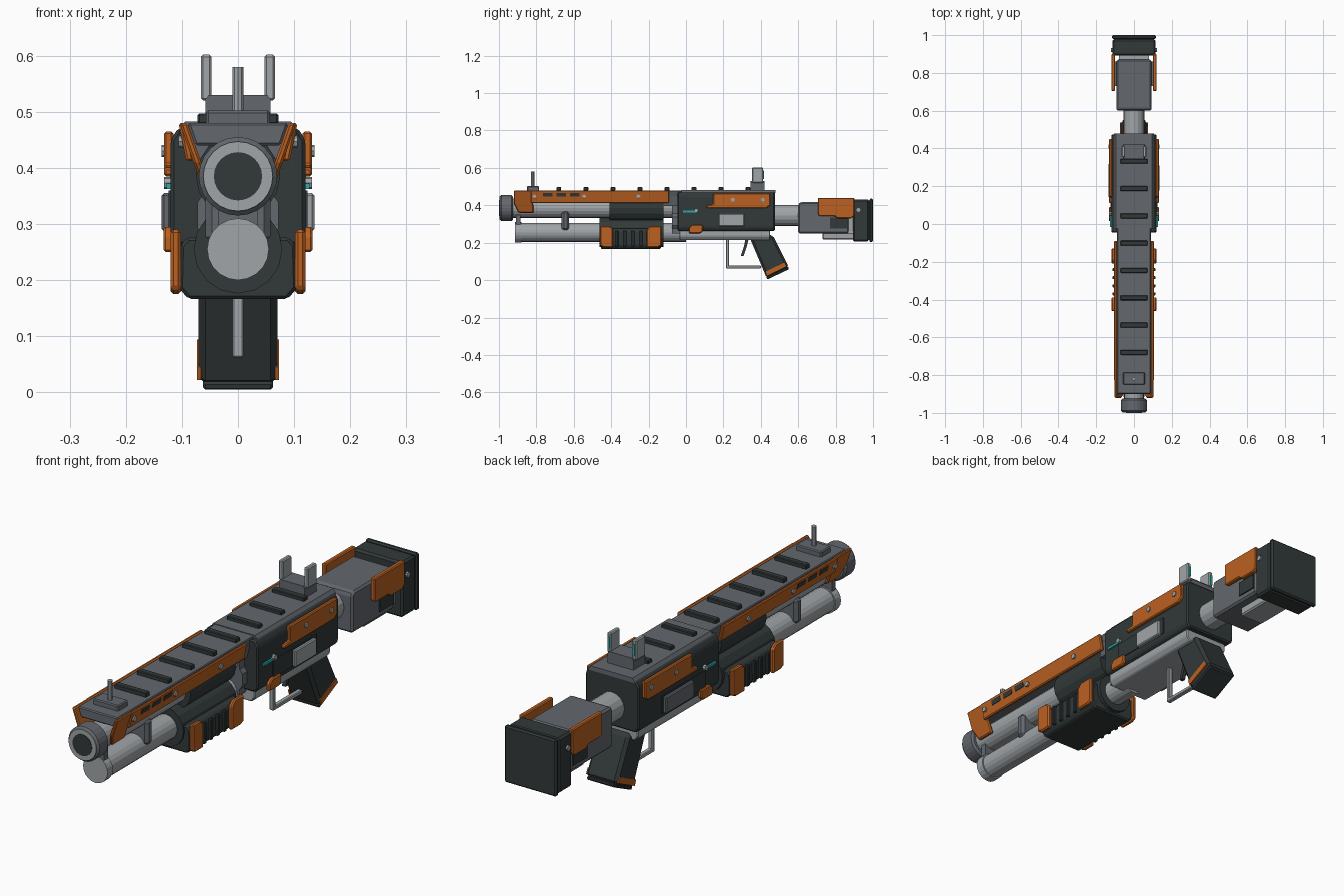
import bpy, bmesh
from mathutils import Vector

cube = bpy.data.objects.get("Cube")
if cube:
    bpy.data.objects.remove(cube, do_unlink=True)


def material(name, rgb):
    m = bpy.data.materials.new(name)
    m.use_nodes = True
    m.diffuse_color = (*rgb, 1)
    m.node_tree.nodes["Principled BSDF"].inputs["Base Color"].default_value = (*rgb, 1)
    return m


DARK = material("dark_polymer", (0.032, 0.041, 0.041))
GREY = material("gunmetal", (0.125, 0.137, 0.155))
LIGHT = material("light_steel", (0.35, 0.375, 0.39))
ORANGE = material("orange_paint", (0.5, 0.12, 0.016))
TEAL = material("teal_accent", (0.02, 0.42, 0.42))


def prism(name, pts, a, b, mat, axis="y", bevel=0.0, slant=0.0, zref=0.48):
    """Extrude a profile along y (x,z points) or along x (y,z points)."""
    bm = bmesh.new()
    rings = []
    for t in (a, b):
        if axis == "y":
            ring = [bm.verts.new((u, t, v)) for u, v in pts]
        else:
            ring = [bm.verts.new((t + slant * (v - zref), u, v)) for u, v in pts]
        rings.append(ring)
    n = len(pts)
    for r in rings:
        bm.faces.new(r)
    for i in range(n):
        j = (i + 1) % n
        bm.faces.new((rings[0][i], rings[0][j], rings[1][j], rings[1][i]))
    bmesh.ops.recalc_face_normals(bm, faces=bm.faces)
    me = bpy.data.meshes.new(name)
    bm.to_mesh(me)
    bm.free()
    me.materials.append(mat)
    ob = bpy.data.objects.new(name, me)
    bpy.context.collection.objects.link(ob)
    if bevel:
        mod = ob.modifiers.new("edge_bevel", "BEVEL")
        mod.width, mod.segments = bevel, 1
    return ob


def box(name, x, y, z, mat, bevel=0.0):
    pts = [(x[0], z[0]), (x[1], z[0]), (x[1], z[1]), (x[0], z[1])]
    return prism(name, pts, y[0], y[1], mat, bevel=bevel)


def cylinder(name, r, z, y, mat, sides=20, x=0.0, bevel=0.0, axis="Y"):
    """Cylinder lying along y, or along z when axis is Z (then y is the centre, z the range)."""
    span = y if axis == "Y" else z
    bm = bmesh.new()
    bmesh.ops.create_cone(bm, cap_ends=True, segments=sides, radius1=r, radius2=r, depth=span[1] - span[0])
    me = bpy.data.meshes.new(name)
    bm.to_mesh(me)
    bm.free()
    me.materials.append(mat)
    ob = bpy.data.objects.new(name, me)
    bpy.context.collection.objects.link(ob)
    mid = (span[0] + span[1]) / 2
    if axis == "Y":
        ob.location = (x, mid, z)
        ob.rotation_euler.x = 1.5707963
    else:
        ob.location = (x, y, mid)
    if bevel:
        mod = ob.modifiers.new("edge_bevel", "BEVEL")
        mod.width, mod.segments, mod.limit_method = bevel, 1, "ANGLE"
        mod.angle_limit = 0.8
    return ob


def rect(y, z):
    return [(y[0], z[0]), (y[1], z[0]), (y[1], z[1]), (y[0], z[1])]


def pair(name, pts, x0, x1, mat, bevel=0.0, slant=0.0):
    """Mirrored side plates with a y,z outline."""
    for side, s in (("left", 1), ("right", -1)):
        prism(f"{side}_{name}", pts, s * x0, s * x1, mat, "x", bevel, s * slant)


def screws(name, y, z, x, mat=LIGHT):
    for side, s in (("left", 1), ("right", -1)):
        o = cylinder(f"{side}_{name}", 0.011, z, (y - 0.006, y + 0.006), mat, 8)
        o.location = (s * x, y, z)
        o.rotation_euler = (0, 1.5707963, 0)


def mirrored(half):
    return half + [(-u, v) for u, v in reversed(half)]


# Barrel and muzzle
cylinder("barrel", 0.052, 0.385, (-0.95, 0.0), LIGHT)
cylinder("muzzle_sleeve", 0.07, 0.385, (-0.995, -0.925), GREY, 24, bevel=0.008)
cylinder("muzzle_ring", 0.062, 0.385, (-0.998, -0.95), LIGHT, 24)
cylinder("muzzle_bore", 0.043, 0.385, (-1.0, -0.96), DARK, 24)

# Magazine tube with its clamps
cylinder("magazine_tube", 0.05, 0.255, (-0.9, 0.0), LIGHT)
cylinder("magazine_cap", 0.055, 0.255, (-0.915, -0.88), LIGHT)
box("front_tube_link", (-0.035, 0.035), (-0.91, -0.885), (0.28, 0.36), GREY)
box("middle_tube_band", (-0.058, 0.058), (-0.665, -0.625), (0.265, 0.37), GREY, 0.012)
cylinder("rear_tube_collar", 0.076, 0.315, (-0.075, -0.03), GREY, 10)
box("rear_collar_block", (-0.06, 0.06), (-0.075, -0.03), (0.25, 0.41), GREY)

# Heat shield on the barrel
prism("heat_shield", mirrored([(0.09, 0.48), (0.076, 0.44)]), -0.9, 0.0, GREY, bevel=0.004)
prism("shield_rear_skirt", mirrored([(0.085, 0.45), (0.072, 0.395)]), -0.12, -0.01, GREY)
pair("shield_rail", rect((-0.83, -0.09), (0.412, 0.48)), 0.092, 0.106, ORANGE, 0.004, 0.2)
flare = [(-0.92, 0.48), (-0.82, 0.48), (-0.815, 0.36), (-0.895, 0.36), (-0.92, 0.41)]
pair("shield_flare", flare, 0.09, 0.104, ORANGE, 0.004, 0.35)
for i in range(3):
    y = -0.765 + i * 0.072
    pair(f"shield_slot_{i + 1}", rect((y, y + 0.052), (0.447, 0.467)), 0.1, 0.108, DARK, slant=0.2)
for i, y in enumerate((-0.81, -0.545, -0.255)):
    screws(f"shield_screw_{i + 1}", y, 0.447, 0.1)

# Pump grip
cylinder("barrel_sleeve", 0.075, 0.385, (-0.41, -0.12), DARK, 16)
cylinder("pump_tube", 0.079, 0.255, (-0.462, -0.12), DARK, 16)
pump = [(0.09, 0.277), (0.103, 0.262), (0.105, 0.185), (0.088, 0.166)]
prism("pump_grip", mirrored(pump), -0.455, -0.135, DARK, bevel=0.006)
clamps = {
    "front": [(-0.46, 0.185), (-0.44, 0.175), (-0.39, 0.175), (-0.39, 0.275), (-0.41, 0.29), (-0.46, 0.29)],
    "rear": [(-0.21, 0.175), (-0.15, 0.175), (-0.13, 0.185), (-0.13, 0.29), (-0.19, 0.29), (-0.21, 0.27)],
}
for end, pts in clamps.items():
    pair(f"pump_clamp_{end}", pts, 0.102, 0.12, ORANGE, 0.005)
for i in range(4):
    y = -0.37 + i * 0.043
    pair(f"pump_rib_{i + 1}", rect((y - 0.008, y + 0.008), (0.18, 0.265)), 0.1, 0.114, DARK, 0.003)

# Receiver
body = [(0.106, 0.472), (0.12, 0.45), (0.12, 0.28), (0.108, 0.262)]
prism("receiver", mirrored(body), -0.045, 0.475, DARK, bevel=0.006)
prism("receiver_top", mirrored([(0.094, 0.483), (0.107, 0.465)]), -0.025, 0.478, GREY)
prism("receiver_base", mirrored([(0.1, 0.268), (0.1, 0.235), (0.085, 0.215)]), -0.035, 0.45, LIGHT, bevel=0.004)
top_plate = [(0.11, 0.385), (0.43, 0.385), (0.45, 0.4), (0.45, 0.465), (0.145, 0.465), (0.145, 0.405), (0.11, 0.4)]
pair("receiver_plate", top_plate, 0.115, 0.132, ORANGE, 0.004)
small_plate = [(0.015, 0.25), (0.075, 0.25), (0.09, 0.262), (0.09, 0.295), (0.03, 0.295), (0.015, 0.28)]
pair("receiver_corner_plate", small_plate, 0.115, 0.133, ORANGE, 0.004)
pair("side_panel", rect((0.05, 0.33), (0.29, 0.36)), 0.115, 0.124, DARK)
prism("left_ejection_panel", rect((0.175, 0.312), (0.287, 0.355)), 0.115, 0.136, LIGHT, "x", 0.004)
prism("right_ejection_panel", rect((0.14, 0.32), (0.287, 0.355)), -0.115, -0.136, GREY, "x", 0.004)
pair("teal_bar", rect((-0.015, 0.06), (0.362, 0.372)), 0.118, 0.127, TEAL)
screws("bar_pin", 0.055, 0.373, 0.126)
for i, y in enumerate((0.25, 0.41)):
    screws(f"receiver_screw_{i + 1}", y, 0.43, 0.13)

# Ribs along the top
for i in range(8):
    y = -0.68 + i * 0.1446
    box(f"top_rib_{i + 1}", (-0.072, 0.072), (y - 0.013, y + 0.013), (0.478, 0.497), DARK, 0.003)

# Sights
box("front_sight_base", (-0.057, 0.057), (-0.85, -0.785), (0.475, 0.502), GREY, 0.004)
cylinder("front_sight_post", 0.01, (0.49, 0.58), -0.82, LIGHT, 10, axis="Z")
prism("rear_sight_base", mirrored([(0.052, 0.53), (0.058, 0.522), (0.058, 0.475)]), 0.345, 0.42, GREY)
for side, s in (("left", 1), ("right", -1)):
    x = sorted((s * 0.047, s * 0.066))
    box(f"{side}_rear_sight_ear", x, (0.354, 0.413), (0.52, 0.602), LIGHT, 0.004)
    dot = sorted((s * 0.052, s * 0.061))
    box(f"{side}_sight_mark", dot, (0.412, 0.416), (0.54, 0.585), TEAL)

# Trigger and guard
box("guard_front", (-0.01, 0.01), (0.214, 0.23), (0.062, 0.22), LIGHT, 0.003)
box("guard_bottom", (-0.01, 0.01), (0.214, 0.4), (0.062, 0.078), LIGHT, 0.003)
trigger = [(0.293, 0.13), (0.308, 0.13), (0.325, 0.18), (0.335, 0.22), (0.318, 0.22), (0.31, 0.18)]
prism("trigger", trigger, -0.008, 0.008, DARK, "x")

# Pistol grip
grip = [(0.335, 0.24), (0.465, 0.24), (0.55, 0.07), (0.43, 0.0)]
grip[3] = (0.432, 0.01)
prism("pistol_grip", grip, -0.07, 0.07, DARK, "x", 0.012)
pair("grip_toe_plate", [(0.432, 0.022), (0.537, 0.072), (0.527, 0.094), (0.424, 0.045)], 0.066, 0.073, ORANGE)
prism("grip_base", [(0.434, 0.003), (0.55, 0.058), (0.548, 0.072), (0.43, 0.018)], -0.062, 0.062, DARK, "x", 0.004)

# Stock
cylinder("stock_tube", 0.056, 0.345, (0.46, 0.63), LIGHT, 16)
stock = [(0.6, 0.25), (0.87, 0.25), (0.87, 0.417), (0.61, 0.417), (0.6, 0.405)]
prism("stock_body", stock, -0.093, 0.093, GREY, "x", 0.008)
box("stock_rear_neck", (-0.08, 0.08), (0.86, 0.9), (0.26, 0.39), LIGHT)
box("stock_lower_plate", (-0.055, 0.055), (0.73, 0.9), (0.216, 0.255), LIGHT, 0.006)
pair("stock_inset", rect((0.77, 0.86), (0.275, 0.335)), 0.09, 0.098, DARK)
cheek = [(0.705, 0.35), (0.715, 0.342), (0.795, 0.342), (0.81, 0.33), (0.885, 0.33), (0.9, 0.345), (0.9, 0.44), (0.705, 0.44)]
pair("stock_cheek_plate", cheek, 0.1, 0.12, ORANGE, 0.004)
pair("cheek_spacer", rect((0.73, 0.86), (0.36, 0.4)), 0.085, 0.102, GREY)
box("butt_block", (-0.113, 0.113), (0.892, 0.978), (0.207, 0.432), DARK, 0.008)
box("butt_pad", (-0.116, 0.116), (0.98, 1.0), (0.204, 0.435), DARK, 0.006)
box("butt_seam", (-0.105, 0.105), (0.97, 0.985), (0.215, 0.425), DARK)
screws("butt_screw", 0.922, 0.375, 0.115)
